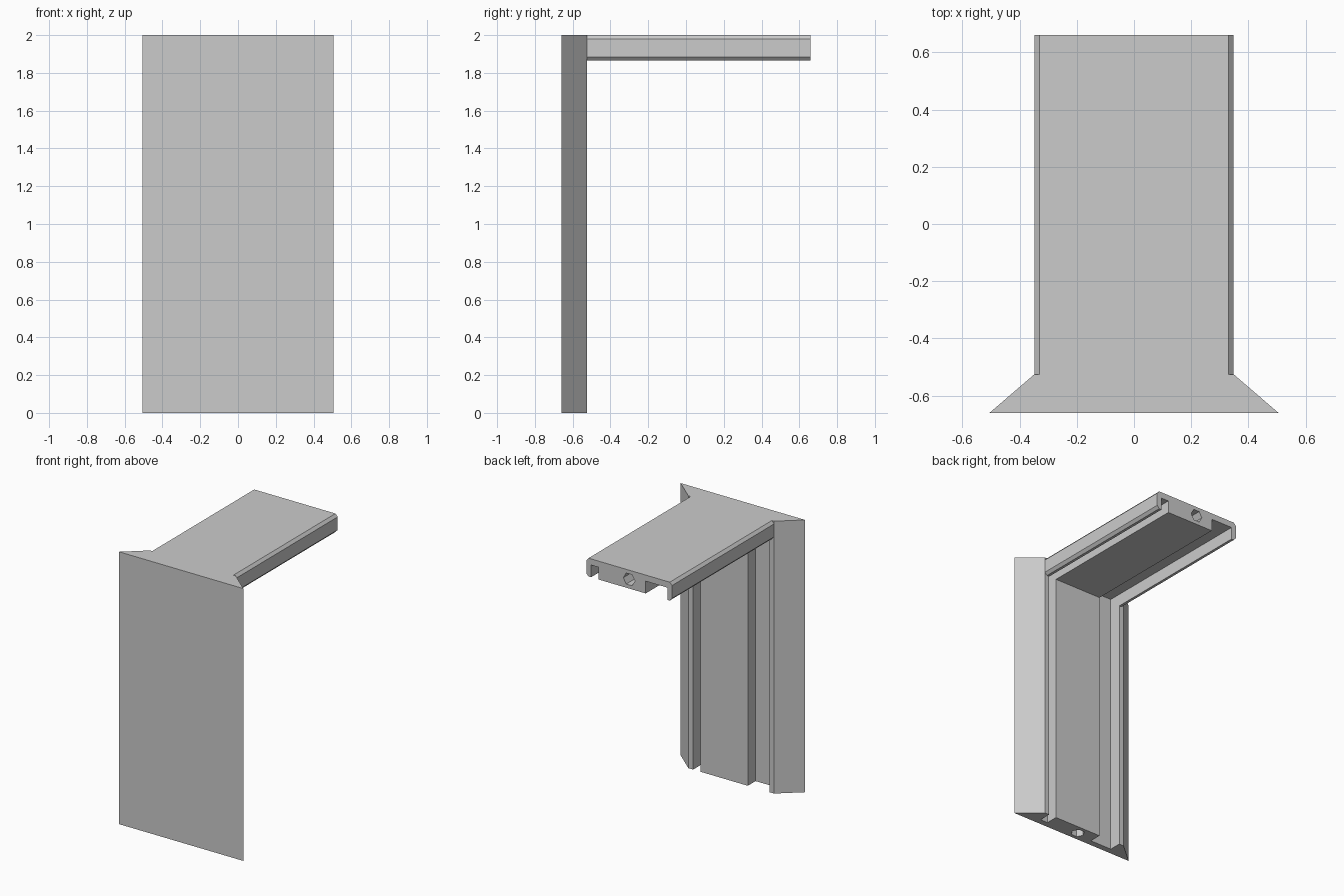
import bpy, bmesh, math
from mathutils import Matrix

cube = bpy.data.objects.get("Cube")
if cube:
    bpy.data.objects.remove(cube, do_unlink=True)

grey = bpy.data.materials.new("plain grey")
grey.use_nodes = True
colour = (0.6, 0.6, 0.6, 1)
grey.diffuse_color = colour
grey.node_tree.nodes["Principled BSDF"].inputs["Base Color"].default_value = colour

FRONT, BACK, TOP = -0.66, 0.66, 2.0
THICK, SKIN = 0.135, 0.045      # full depth, and depth of skin behind the slots
SIDE, LIP = 0.348, 0.31         # outer and inner faces of the lips
RIB_L, RIB_R = 0.25, -0.135     # off-centre middle rib


def prism(name, points, offset):
    """Extrude a closed 3D outline along offset."""
    bm = bmesh.new()
    face = bm.faces.new([bm.verts.new(p) for p in points])
    extruded = bmesh.ops.extrude_face_region(bm, geom=[face])["geom"]
    bmesh.ops.translate(bm, vec=offset, verts=[v for v in extruded if isinstance(v, bmesh.types.BMVert)])
    bmesh.ops.recalc_face_normals(bm, faces=bm.faces[:])
    mesh = bpy.data.meshes.new(name)
    bm.to_mesh(mesh)
    bm.free()
    mesh.materials.append(grey)
    obj = bpy.data.objects.new(name, mesh)
    bpy.context.collection.objects.link(obj)
    return obj


def section(left_edge):
    """Outline as (x, depth): mirrored outer edge plus the two slots."""
    slots = [(LIP, THICK), (LIP, SKIN), (RIB_L, SKIN), (RIB_L, THICK),
             (RIB_R, THICK), (RIB_R, SKIN), (-LIP, SKIN), (-LIP, THICK)]
    return left_edge + slots + [(-x, d) for x, d in reversed(left_edge)]


def combine(target, tool, operation):
    mod = target.modifiers.new(operation.lower(), 'BOOLEAN')
    mod.operation, mod.object, mod.solver = operation, tool, 'EXACT'
    bpy.context.view_layer.objects.active = target
    bpy.ops.object.modifier_apply(modifier=mod.name)
    bpy.data.objects.remove(tool, do_unlink=True)


# Upright panel with splayed sides
panel_edge = [(0.505, 0), (SIDE, THICK)]
panel = prism("angled_panel", [(x, FRONT + d, 0) for x, d in section(panel_edge)], (0, 0, TOP))

# Horizontal arm with chamfered lips, merging into the panel
arm_edge = [(0.33, 0), (SIDE, 0.02), (SIDE, 0.115), (0.33, THICK)]
start = FRONT + SKIN / 2
arm = prism("arm", [(x, start, TOP - d) for x, d in section(arm_edge)], (0, BACK - start, 0))
combine(panel, arm, 'UNION')

# Hexagonal sockets in the two free ends
hexagon = [(0.047 * math.cos(i * math.pi / 3), 0.047 * math.sin(i * math.pi / 3)) for i in range(6)]
mid = THICK / 2
arm_socket = prism("arm_socket", [(x, BACK + 0.1, TOP - mid + d) for x, d in hexagon], (0, -0.35, 0))
combine(panel, arm_socket, 'DIFFERENCE')
panel_socket = prism("panel_socket", [(x, FRONT + mid + d, -0.1) for x, d in hexagon], (0, 0, 0.35))
combine(panel, panel_socket, 'DIFFERENCE')
